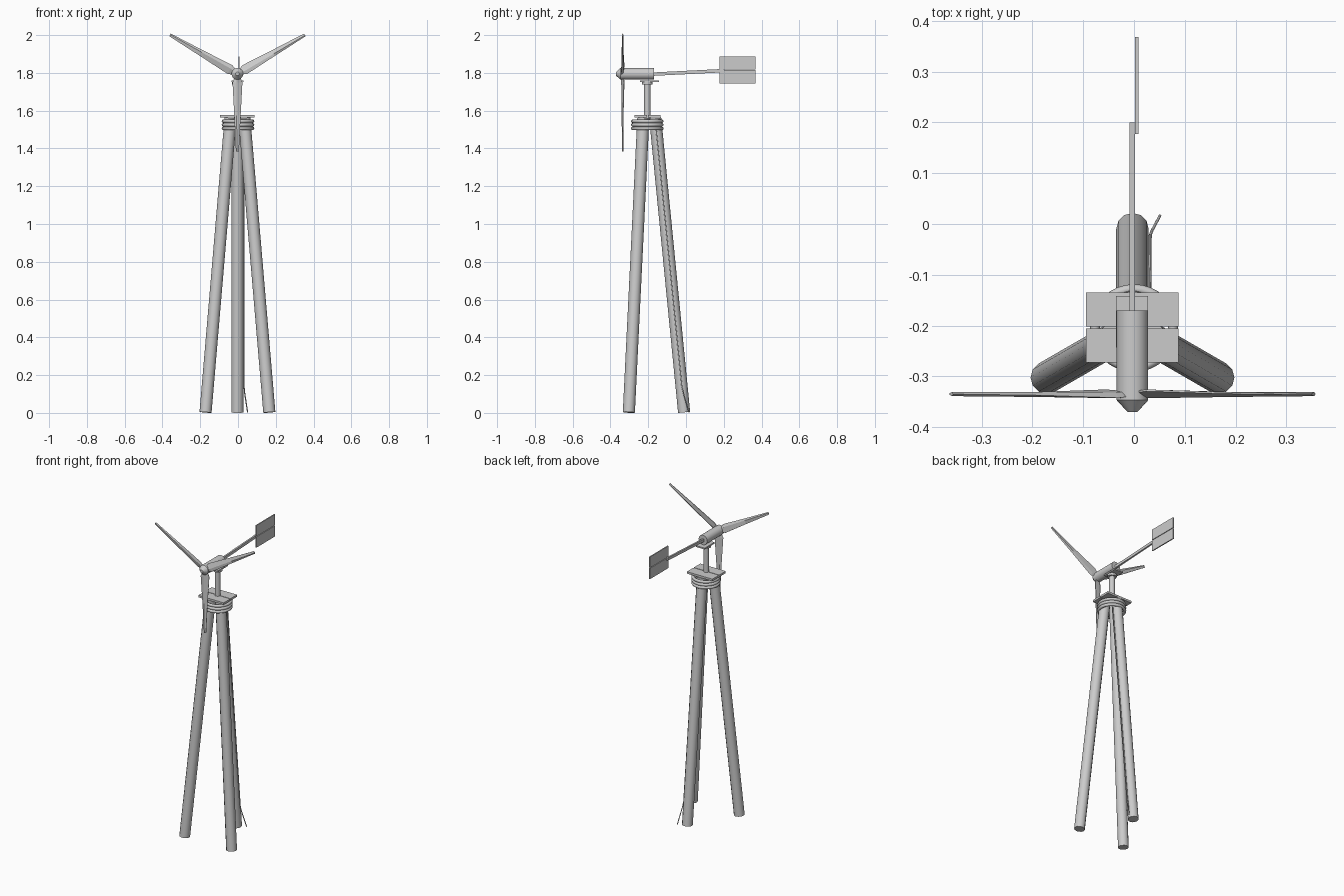
import bpy, bmesh, math
from mathutils import Vector, Matrix

if "Cube" in bpy.data.objects:
    bpy.data.objects.remove(bpy.data.objects["Cube"])

grey = bpy.data.materials.new("light_grey")
grey.diffuse_color = (0.6, 0.6, 0.6, 1)
grey.use_nodes = True
grey.node_tree.nodes["Principled BSDF"].inputs["Base Color"].default_value = grey.diffuse_color
AX = -0.205            # y of the tower axis
HUB = Vector((-0.003, -0.335, 1.795))


def finish(name, bm, smooth=False):
    bmesh.ops.recalc_face_normals(bm, faces=bm.faces[:])
    me = bpy.data.meshes.new(name)
    bm.to_mesh(me)
    bm.free()
    me.materials.append(grey)
    ob = bpy.data.objects.new(name, me)
    bpy.context.collection.objects.link(ob)
    if smooth:
        bpy.context.view_layer.objects.active = ob
        ob.select_set(True)
        bpy.ops.object.shade_smooth_by_angle(angle=math.radians(40))
        ob.select_set(False)
    return ob


def rod(name, a, b, r1, r2=None, n=16):
    a, b = Vector(a), Vector(b)
    d = b - a
    m = Matrix.Translation((a + b) / 2) @ d.to_track_quat('Z', 'Y').to_matrix().to_4x4()
    bm = bmesh.new()
    bmesh.ops.create_cone(bm, cap_ends=True, segments=n, radius1=r1,
                          radius2=r1 if r2 is None else r2, depth=d.length, matrix=m)
    return finish(name, bm, n > 8)


def box(name, lo, hi):
    lo, hi = Vector(lo), Vector(hi)
    bm = bmesh.new()
    bmesh.ops.create_cube(bm, size=1, matrix=Matrix.Translation((lo + hi) / 2)
                          @ Matrix.Diagonal((*(hi - lo), 1)))
    return finish(name, bm)


# Three splayed tripod poles
for i, name in enumerate(("back_leg", "left_leg", "right_leg")):
    a = math.radians(90 + 120 * i)
    u = Vector((math.cos(a), math.sin(a), 0))
    c = Vector((-0.003, AX, 0))
    rod(name, c + u * 0.195 + Vector((0, 0, 0.003)), c + u * 0.042 + Vector((0, 0, 1.56)), 0.032, n=12)

# Rope lashing rings at the top of the poles
for i in range(3):
    bpy.ops.mesh.primitive_torus_add(major_segments=32, minor_segments=8, major_radius=0.077,
                                     minor_radius=0.0095, location=(0, AX, 1.506 + i * 0.019))
    ob = bpy.context.object
    ob.name = f"lashing_ring_{i + 1}"
    ob.data.materials.append(grey)
    bpy.ops.object.shade_smooth_by_angle(angle=math.radians(60))
    ob.select_set(False)

# Two platform planks
box("platform_plank_front", (-0.095, -0.273, 1.565), (0.088, -0.206, 1.578))
box("platform_plank_back", (-0.095, -0.202, 1.565), (0.088, -0.135, 1.578))

# Mast with its yaw bearing and bed plate
rod("mast", (-0.003, AX, 1.55), (-0.003, AX, 1.75), 0.017)
rod("yaw_bearing", (-0.003, AX, 1.738), (-0.003, AX, 1.752), 0.028)
box("bed_plate", (-0.035, -0.243, 1.752), (0.028, -0.142, 1.761))

# Generator body, hub and spinner
rod("generator", (HUB.x, -0.17, HUB.z), (HUB.x, -0.325, HUB.z), 0.031, n=20)
rod("hub", (HUB.x, -0.322, HUB.z), (HUB.x, -0.347, HUB.z), 0.031, n=20)
rod("spinner", (HUB.x, -0.347, HUB.z), (HUB.x, -0.37, HUB.z), 0.031, 0.010, n=20)

# Three tapered, slightly twisted blades: (radius, half chord, half thickness, twist)
for i in range(3):
    bm = bmesh.new()
    rings = []
    for r, w, t, tw in ((0.015, 0.014, 0.007, 18), (0.045, 0.027, 0.006, 16),
                        (0.22, 0.017, 0.005, 8), (0.412, 0.008, 0.004, 0)):
        rot = Matrix.Rotation(math.radians(tw), 4, 'Z')
        pts = [rot @ Vector(p) for p in ((-w, 0, 0), (-w * 0.3, -t, 0), (w, -t * 0.3, 0),
                                         (w, t * 0.3, 0), (-w * 0.3, t, 0))]
        rings.append([bm.verts.new(p + Vector((0, 0, -r))) for p in pts])
    for a, b in zip(rings, rings[1:]):
        for k in range(5):
            bm.faces.new((a[k], a[(k + 1) % 5], b[(k + 1) % 5], b[k]))
    bm.faces.new(rings[0])
    bm.faces.new(rings[-1])
    bm.transform(Matrix.Translation(HUB) @ Matrix.Rotation(math.radians(120 * i), 4, 'Y'))
    finish(f"blade_{i + 1}", bm)

# Tail boom and two vane boards
boom = box("tail_boom", (-0.009, -0.18, -0.009), (0.002, 0.2, 0.009))
for v in boom.data.vertices:
    v.co.z += 1.793 + (v.co.y + 0.18) * 0.05
box("tail_vane_lower", (0.002, 0.177, 1.744), (0.009, 0.368, 1.814))
box("tail_vane_upper", (0.002, 0.177, 1.818), (0.009, 0.368, 1.888))

# Power cable running down the back leg and flaring out at the ground
cu = bpy.data.curves.new("power_cable", 'CURVE')
cu.dimensions = '3D'
cu.bevel_depth = 0.003
cu.bevel_resolution = 1
cu.use_fill_caps = True
path = ((0.031, -0.158, 1.5), (0.032, -0.022, 0.14), (0.036, -0.012, 0.1), (0.051, 0.016, 0.002))
sp = cu.splines.new('POLY')
sp.points.add(len(path) - 1)
for p, co in zip(sp.points, path):
    p.co = (*co, 1)
cu.materials.append(grey)
bpy.context.collection.objects.link(bpy.data.objects.new("power_cable", cu))
